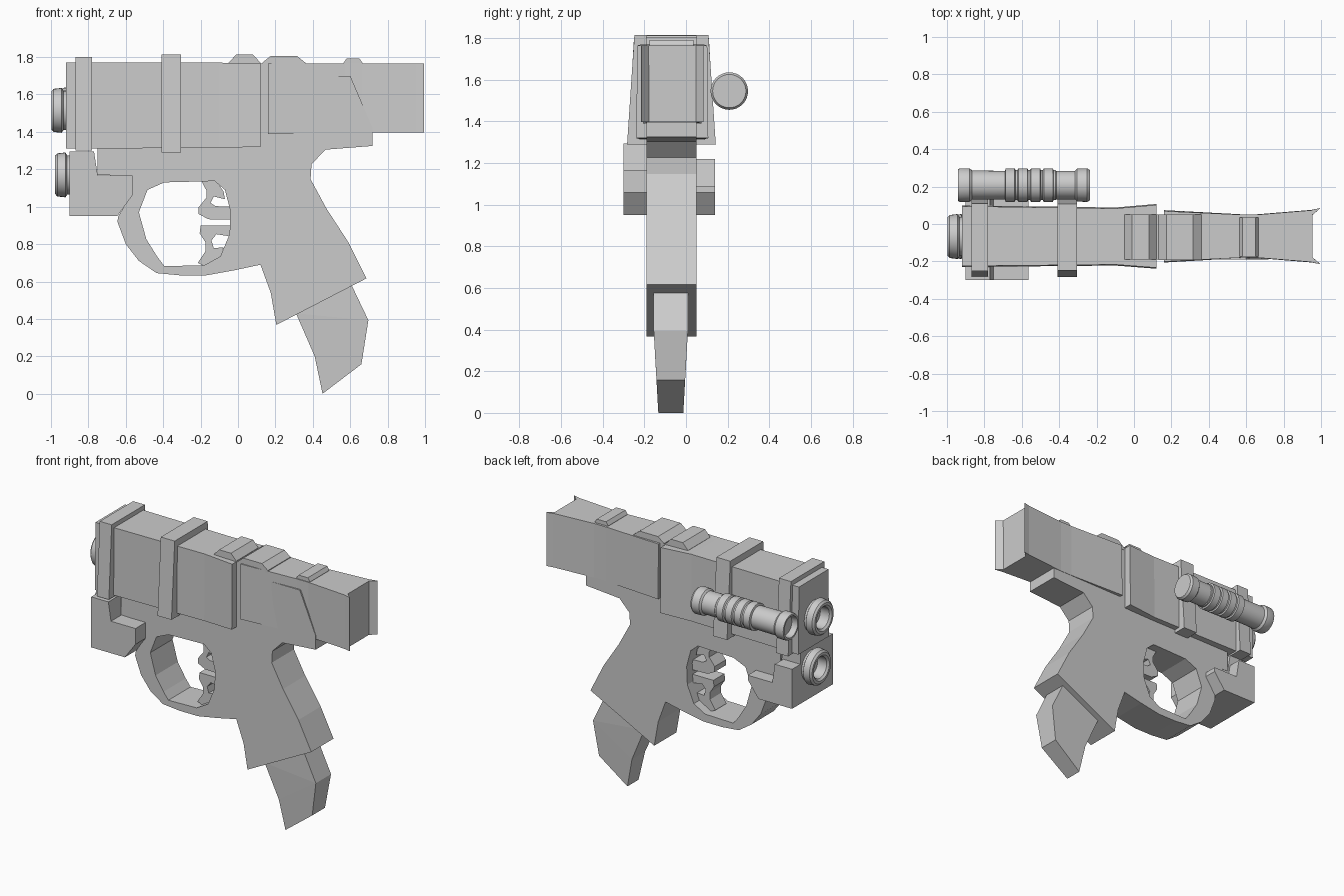
import bpy, bmesh, math
from mathutils import Vector, Matrix

if "Cube" in bpy.data.objects:
    bpy.data.objects.remove(bpy.data.objects["Cube"])

MID = -0.07  # centre plane of the body


def finish(name, bm, smooth=False):
    bmesh.ops.recalc_face_normals(bm, faces=bm.faces[:])
    me = bpy.data.meshes.new(name)
    bm.to_mesh(me)
    bm.free()
    ob = bpy.data.objects.new(name, me)
    bpy.context.collection.objects.link(ob)
    if smooth:
        bpy.ops.object.select_all(action='DESELECT')
        ob.select_set(True)
        bpy.context.view_layer.objects.active = ob
        bpy.ops.object.shade_smooth_by_angle(angle=math.radians(35))
    return ob


def prism(name, loops, y0, y1, shape=None):
    """Extrude x-z outlines (first is outer, rest are holes) from y0 to y1."""
    bm = bmesh.new()
    edges = []
    for pts in loops:
        vs = [bm.verts.new((x, y0, z)) for x, z in pts]
        edges += [bm.edges.new((vs[i - 1], vs[i])) for i in range(len(vs))]
    bmesh.ops.triangle_fill(bm, edges=edges, use_beauty=True, normal=Vector((0, -1, 0)))
    ext = bmesh.ops.extrude_face_region(bm, geom=bm.faces[:], use_keep_orig=True)
    for v in ext['geom']:
        if isinstance(v, bmesh.types.BMVert):
            v.co.y = y1
    if shape:
        for v in bm.verts:
            shape(v)
    return finish(name, bm)


def loft(name, sections):
    """Join trapezoid sections along x: (x, y centre, half width low, half width high, z0, z1)."""
    bm = bmesh.new()
    rings = []
    for x, c, wb, wt, z0, z1 in sections:
        rings.append([bm.verts.new((x, y, z)) for y, z in
                      ((c - wb, z0), (c + wb, z0), (c + wt, z1), (c - wt, z1))])
    for a, b in zip(rings, rings[1:]):
        for i in range(4):
            bm.faces.new((a[i - 1], a[i], b[i], b[i - 1]))
    bm.faces.new(rings[0])
    bm.faces.new(rings[-1])
    return finish(name, bm)


def turned(name, profile, y, z, n=32):
    """Revolve an (x, radius) profile around an x-parallel axis."""
    bm = bmesh.new()
    vs = [bm.verts.new((x, y, z + r)) for x, r in profile]
    es = [bm.edges.new(p) for p in zip(vs, vs[1:])]
    bmesh.ops.spin(bm, geom=vs + es, cent=(0, y, z), axis=(1, 0, 0),
                   angle=math.tau, steps=n, use_merge=True)
    bmesh.ops.remove_doubles(bm, verts=bm.verts[:], dist=1e-4)
    return finish(name, bm, True)


# Frame: grip, trigger guard and spine in one plate with a guard opening
frame = [(-.75, 1.4), (-.75, 1.17), (-.57, 1.165), (-.57, 1.06), (-.64, .95), (-.645, .92),
         (-.6, .8), (-.53, .71), (-.435, .645), (-.31, .633), (-.17, .633), (-.02, .66),
         (.12, .69), (.175, .54), (.205, .368), (.687, .617), (.59, .81), (.473, .99),
         (.388, 1.147), (.393, 1.227), (.468, 1.305), (.72, 1.325), (.72, 1.42), (.6, 1.7),
         (.05, 1.7)]
opening = [(-.53, .97), (-.484, 1.09), (-.393, 1.13), (-.125, 1.137), (-.07, 1.09),
           (-.04, .976), (-.045, .853), (-.094, .735), (-.18, .687), (-.393, .682),
           (-.43, .73), (-.49, .826)]
prism("frame", [frame, opening], -.19, .05)

# Paired triggers
upper = [(-.2, 1.145), (-.12, 1.145), (-.077, 1.08), (-.07, 1.04), (-.13, 1.055), (-.147, 1.02),
         (-.12, 1.003), (-.035, 1.0), (-.03, .93), (-.157, .933), (-.21, .96), (-.21, .997),
         (-.168, 1.05), (-.168, 1.085)]
lower = [(-.2, .9), (-.035, .9), (-.045, .842), (-.115, .853), (-.142, .82), (-.13, .778),
         (-.077, .783), (-.09, .73), (-.175, .68), (-.215, .7), (-.174, .762), (-.174, .81),
         (-.205, .858)]
for label, pts in (("upper_trigger", upper), ("lower_trigger", lower)):
    prism(label, [pts], MID - .06, MID + .06)


# Magazine, narrowing towards its tip
def narrow(v):
    half = .06 + .022 * min(v.co.z / .39, 1)
    v.co.y = MID - .003 + math.copysign(half, v.co.y - MID)


prism("magazine", [[(.31, .43), (.32, .47), (.58, .64), (.61, .575), (.697, .393),
                    (.66, .158), (.452, 0), (.41, .2)]], -.15, .01, narrow)

# Front receiver, flared at its rear end
loft("front_receiver", [(-.92, -.065, .165, .16, 1.31, 1.77), (-.1, -.067, .155, .15, 1.315, 1.77),
                        (.12, -.066, .173, .168, 1.32, 1.765)])
loft("receiver_core", [(.1, MID, .12, .12, 1.4, 1.765), (.2, MID, .12, .12, 1.4, 1.765)])

# Rear receiver with waist and two pointed end fins
loft("rear_receiver", [(.16, -.066, .14, .135, 1.39, 1.765), (.57, -.065, .117, .115, 1.395, 1.765),
                       (.66, -.065, .117, .115, 1.395, 1.765), (.955, -.065, .141, .139, 1.398, 1.765)])
for s, label in ((-1, "left_fin"), (1, "right_fin")):
    loft(label, [(.95, -.065 + s * .125, .016, .015, 1.398, 1.765),
                 (.995, -.065 + s * .149, .001, .001, 1.398, 1.765)])

# Bands around the receiver
loft("front_band", [(x, -.07, .21, .18, 1.3, 1.8) for x in (-.87, -.78)])
loft("middle_band", [(x, -.07, .213, .178, 1.29, 1.815) for x in (-.41, -.305)])

# Raised sights on top
for label, x0, x1, inset, top, half in (("front_sight", -.05, .12, .04, 1.813, .12),
                                        ("middle_sight", .13, .36, .045, 1.806, .122),
                                        ("rear_sight", .565, .665, .015, 1.792, .105)):
    prism(label, [[(x0, 1.75), (x0, 1.77), (x0 + inset, top), (x1 - inset, top),
                   (x1, 1.77), (x1, 1.75)]], MID - half, MID + half)


# Lower muzzle block, lower on the far side
def block(name, top, step, y0, y1):
    prism(name, [[(-.9, top), (-.77, top), (-.75, step), (-.565, step), (-.565, 1.06),
                  (-.645, .95), (-.9, .95)]], y0, y1)


block("muzzle_block", 1.295, 1.168, -.3, .05)
block("muzzle_block_far", 1.22, 1.09, .04, .14)

# Barrel ends
for label, x, z in (("upper_barrel", -.998, 1.515), ("lower_barrel", -.978, 1.17)):
    turned(label, [(x + .1, 0), (x + .1, .068), (x + .012, .072), (x, .085), (x, .102),
                   (x + .012, .115), (x + .055, .12), (x + .065, .105), (x + .12, .105)], MID + .003, z)

# Side scope with ribbed middle
scope = [(-.9, 0), (-.9, .065), (-.94, .072), (-.94, .085), (-.93, .09), (-.88, .09), (-.865, .078),
         (-.69, .076)]
for i in range(4):
    x = -.69 + i * .068
    scope += [(x + .004, .09), (x + .052, .09), (x + .056, .08), (x + .066, .08)]
scope += [(-.415, .076), (-.315, .076), (-.305, .088), (-.25, .09), (-.235, .08), (-.235, 0)]
turned("side_scope", scope, .208, 1.546)
